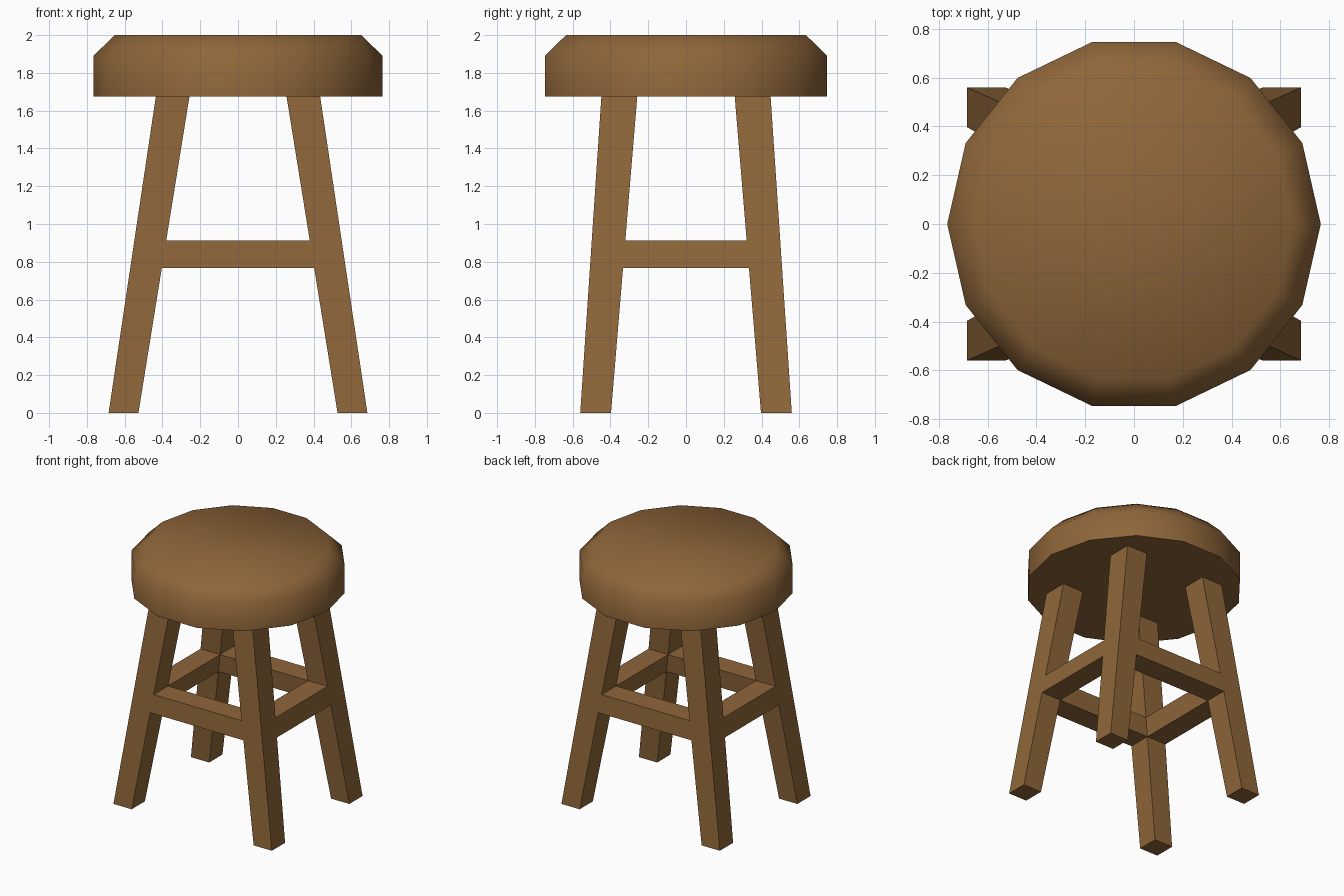
import bpy, bmesh, math

if "Cube" in bpy.data.objects:
    bpy.data.objects.remove(bpy.data.objects["Cube"])

wood = bpy.data.materials.new("brown wood")
wood.diffuse_color = (0.275, 0.133, 0.042, 1)
wood.use_nodes = True
wood.node_tree.nodes["Principled BSDF"].inputs["Base Color"].default_value = wood.diffuse_color


def make_object(name, bm):
    bmesh.ops.recalc_face_normals(bm, faces=bm.faces)
    mesh = bpy.data.meshes.new(name)
    bm.to_mesh(mesh)
    bm.free()
    mesh.materials.append(wood)
    ob = bpy.data.objects.new(name, mesh)
    bpy.context.collection.objects.link(ob)
    return ob


def loft(name, bottom, top):
    """Closed solid between two four-point rings."""
    bm = bmesh.new()
    a = [bm.verts.new(p) for p in bottom]
    b = [bm.verts.new(p) for p in top]
    bm.faces.new(a)
    bm.faces.new(b)
    for i in range(4):
        j = (i + 1) % 4
        bm.faces.new((a[i], a[j], b[j], b[i]))
    return make_object(name, bm)


SEAT_Z = 1.675


def leg_at(z):
    """Outer x, inner x, outer y, inner y of the splayed leg at a height."""
    t = z / SEAT_Z
    ends = ((0.685, 0.435), (0.527, 0.257), (0.56, 0.448), (0.397, 0.258))
    return [lo + (hi - lo) * t for lo, hi in ends]


def leg_ring(z, sx, sy):
    xo, xi, yo, yi = leg_at(z)
    return [(sx * x, sy * y, z) for x, y in ((xi, yi), (xo, yi), (xo, yo), (xi, yo))]


def x_rail_ring(z, s):
    xo, xi, yo, yi = leg_at(z)
    return [(-xi, s * yi, z), (xi, s * yi, z), (xi, s * yo, z), (-xi, s * yo, z)]


def y_rail_ring(z, s):
    xo, xi, yo, yi = leg_at(z)
    return [(s * xi, -yi, z), (s * xo, -yi, z), (s * xo, yi, z), (s * xi, yi, z)]


# Seat: 14-sided disc with a chamfered, softly shaded top
bm = bmesh.new()
N = 14
rings = []
for r, z in ((0.766, SEAT_Z), (0.766, 1.89), (0.652, 2.0)):
    rings.append([bm.verts.new((r * math.cos(i * math.tau / N),
                                r * math.sin(i * math.tau / N), z)) for i in range(N)])
for lo, hi in zip(rings, rings[1:]):
    for i in range(N):
        j = (i + 1) % N
        bm.faces.new((lo[i], lo[j], hi[j], hi[i])).smooth = True
bm.faces.new(rings[-1]).smooth = True
base = bm.faces.new(rings[0])
for e in base.edges:
    e.smooth = False
make_object("seat", bm)

# Four splayed legs
for sy, fb in ((-1, "front"), (1, "back")):
    for sx, lr in ((-1, "left"), (1, "right")):
        loft(f"{fb}_{lr}_leg", leg_ring(0, sx, sy), leg_ring(SEAT_Z, sx, sy))

# Stretcher rails flush with the legs
for s, fb, lr in ((-1, "front", "left"), (1, "back", "right")):
    loft(fb + "_rail", x_rail_ring(0.768, s), x_rail_ring(0.912, s))
    loft(lr + "_rail", y_rail_ring(0.768, s), y_rail_ring(0.912, s))
